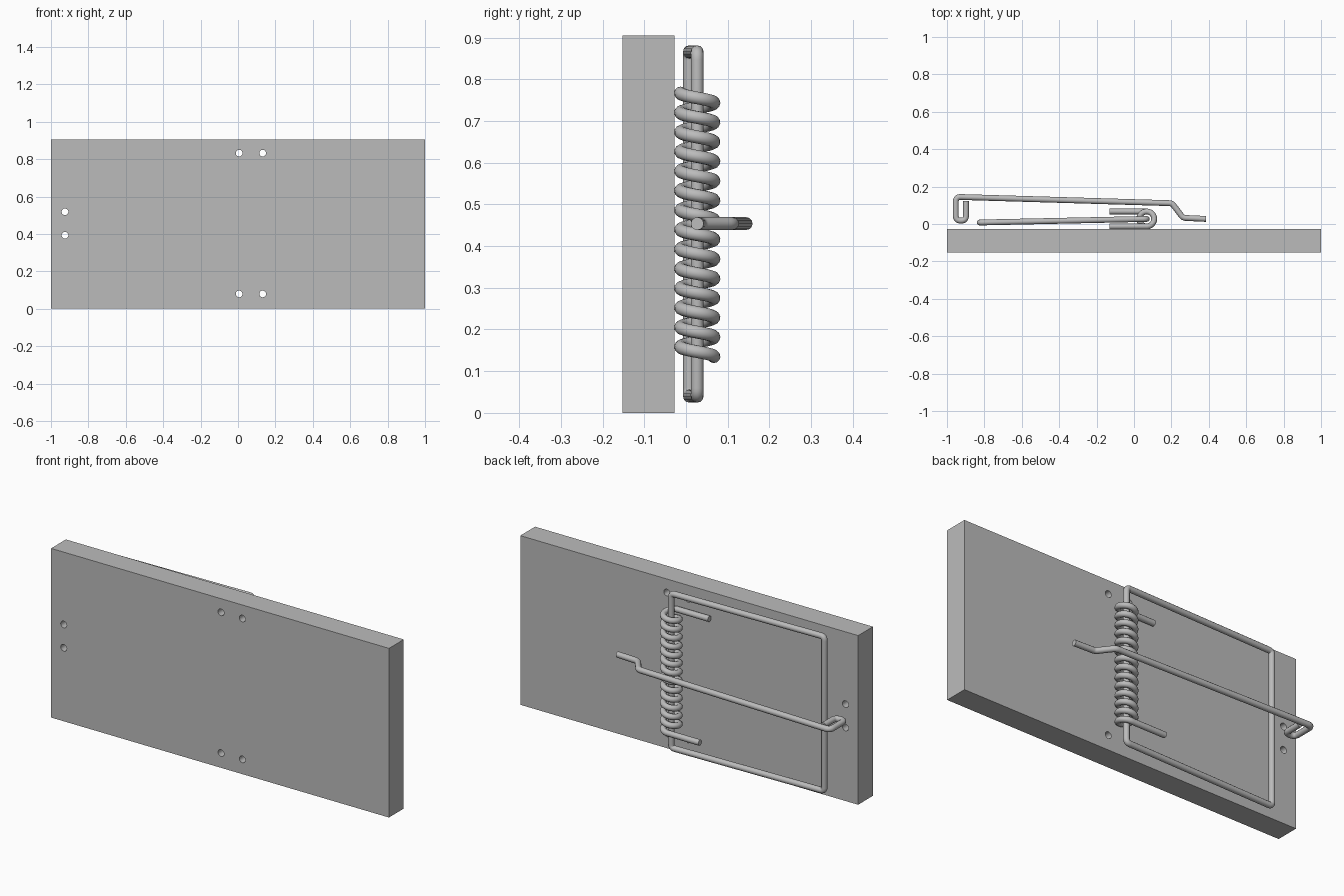
import bpy
from math import sin, cos, pi, radians
from mathutils import Vector

cube = bpy.data.objects.get("Cube")
if cube:
    bpy.data.objects.remove(cube, do_unlink=True)

grey = bpy.data.materials.new("plain grey")
grey.use_nodes = True
colour = (0.5, 0.5, 0.5, 1)
grey.diffuse_color = colour
grey.node_tree.nodes["Principled BSDF"].inputs["Base Color"].default_value = colour

WIRE = 0.0155


def add_spline(curve, points, cyclic):
    spline = curve.splines.new("POLY")
    spline.points.add(len(points) - 1)
    for p, co in zip(spline.points, points):
        p.co = (*co, 1)
    spline.use_cyclic_u = cyclic


def finish(name, curve, rotation=(0, 0, 0), location=(0, 0, 0)):
    """Turn a curve into a shaded mesh object."""
    obj = bpy.data.objects.new(name, curve)
    bpy.context.collection.objects.link(obj)
    obj.rotation_euler, obj.location = rotation, location
    curve.materials.append(grey)
    bpy.ops.object.select_all(action="DESELECT")
    obj.select_set(True)
    bpy.context.view_layer.objects.active = obj
    bpy.ops.object.convert(target="MESH")
    bpy.ops.object.shade_smooth_by_angle(angle=radians(35))


def rod(name, points, cyclic=False):
    curve = bpy.data.curves.new(name, "CURVE")
    curve.dimensions = "3D"
    curve.bevel_depth = WIRE
    curve.bevel_resolution = 4
    curve.use_fill_caps = True
    add_spline(curve, points, cyclic)
    finish(name, curve)


def rounded(points, radius, cyclic=False, steps=6):
    """Replace the corners of a path with short bends."""
    pts = [Vector(p) for p in points]
    out = []
    for i, p in enumerate(pts):
        if not cyclic and i in (0, len(pts) - 1):
            out.append(p)
            continue
        before, after = pts[i - 1], pts[(i + 1) % len(pts)]
        a = p + (before - p).normalized() * radius
        b = p + (after - p).normalized() * radius
        for k in range(steps + 1):
            t = k / steps
            out.append(a * (1 - t) ** 2 + p * 2 * t * (1 - t) + b * t * t)
    return out


# Board with six round holes through it
board = bpy.data.curves.new("board", "CURVE")
board.dimensions = "2D"
board.fill_mode = "BOTH"
board.extrude = 0.0625
add_spline(board, [(-1, 0, 0), (1, 0, 0), (1, 0.905, 0), (-1, 0.905, 0)], True)
holes = [(x, z) for x in (0.006, 0.132) for z in (0.079, 0.832)]
holes += [(-0.925, 0.393), (-0.925, 0.518)]
for x, z in holes:
    ring = [(x + 0.018 * cos(k * pi / 12), z + 0.018 * sin(k * pi / 12), 0) for k in range(24)]
    add_spline(board, ring, True)
finish("board", board, (pi / 2, 0, 0), (0, -0.0895, 0))

# Coil spring with a straight arm at each end
SX, SY, COIL, TURNS = 0.068, 0.027, 0.04, 13.5
TOP, BOTTOM = 0.767, 0.135
count = int(TURNS * 24)
spring = [(-0.13, SY - COIL, TOP)]
for k in range(count + 1):
    t = k / count
    a = -pi / 2 + t * TURNS * 2 * pi
    spring.append((SX + COIL * cos(a), SY + COIL * sin(a), TOP + (BOTTOM - TOP) * t))
spring.append((-0.13, SY + COIL, BOTTOM))
rod("spring", spring)

# Rectangular wire frame hinged through the spring
frame = [(SX, SY, 0.04), (SX, SY, 0.866), (-0.825, 0.008, 0.866), (-0.825, 0.008, 0.04)]
rod("wire_frame", rounded(frame, 0.02, True), True)

# Long holding rod with a stepped end and a hook
Z = 0.454
step = [(0.385, 0.027), (0.262, 0.033), (0.203, 0.111), (-0.953, 0.145)]
hook = [(-0.953, 0.018), (-0.898, 0.018), (-0.898, 0.122)]
path = rounded([(x, y, Z) for x, y in step[:3] + [(-0.8, 0.1405)]], 0.015)
path += rounded([(x, y, Z) for x, y in [(-0.82, 0.1411)] + step[3:] + hook], 0.027, steps=8)
rod("holding_rod", path)
